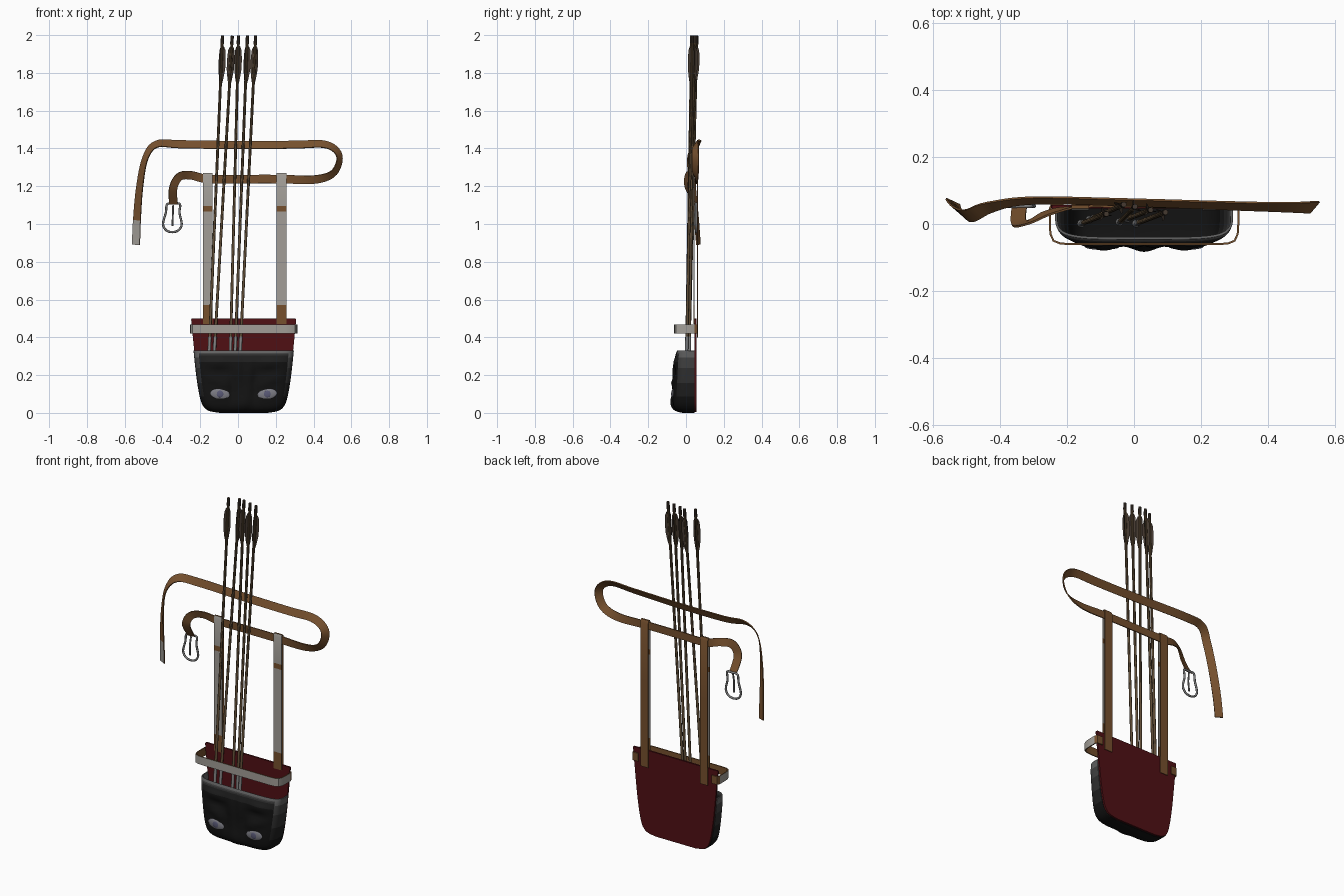
import bpy, bmesh
from math import sin, cos, pi, exp, radians
from mathutils import Vector

if "Cube" in bpy.data.objects:
    bpy.data.objects.remove(bpy.data.objects["Cube"])

CX = 0.03          # middle of the pouch


def material(name, r, g, b):
    m = bpy.data.materials.new(name)
    m.diffuse_color = (r, g, b, 1)
    m.use_nodes = True
    m.node_tree.nodes["Principled BSDF"].inputs["Base Color"].default_value = m.diffuse_color
    return m


LEATHER = material("leather", 0.18, 0.08, 0.027)
PALE = material("pale_strap", 0.36, 0.34, 0.31)
RED = material("red_panel", 0.08, 0.005, 0.007)
HIDE = [material(f"hide_{i}", g, g, g) for i, g in enumerate((.006, .014, .03, .055, .12))]
METAL = material("metal", 0.2, 0.2, 0.2)
WOOD = material("wood", 0.11, 0.07, 0.035)
FEATHER = material("feather", 0.06, 0.042, 0.03)
EYE = material("eye_white", 0.2, 0.2, 0.23)
IRIS = material("iris", 0.1, 0.1, 0.18)


def build(name, verts, faces, mats, index=None, angle=35):
    me = bpy.data.meshes.new(name)
    me.from_pydata([tuple(v) for v in verts], [], faces)
    for m in mats:
        me.materials.append(m)
    if index:
        me.polygons.foreach_set("material_index", index)
    bm = bmesh.new()
    bm.from_mesh(me)
    bmesh.ops.recalc_face_normals(bm, faces=bm.faces)
    bm.to_mesh(me)
    bm.free()
    ob = bpy.data.objects.new(name, me)
    bpy.context.collection.objects.link(ob)
    bpy.ops.object.select_all(action='DESELECT')
    ob.select_set(True)
    bpy.context.view_layer.objects.active = ob
    bpy.ops.object.shade_smooth_by_angle(angle=radians(angle))
    return ob


def smooth_path(pts, n, closed=False):
    """Catmull-Rom interpolation of tuples of any length."""
    out, k = [], len(pts)
    for i in range(k if closed else k - 1):
        q = [pts[j % k] if closed else pts[min(max(j, 0), k - 1)] for j in range(i - 1, i + 3)]
        for s in range(n):
            t = s / n
            out.append([0.5 * (2 * b + (c - a) * t + (2 * a - 5 * b + 4 * c - d) * t * t
                               + (3 * b - a - 3 * c + d) * t ** 3) for a, b, c, d in zip(*q)])
    return out if closed else out + [list(pts[-1])]


def ribbon(name, frames, mats, pick):
    """Flat strip; frames = (centre, half width, half thickness); pick(centre, side) -> material."""
    verts, faces, idx = [], [], []
    for p, w, n in frames:
        verts += [p - w - n, p + w - n, p + w + n, p - w + n]
    for i in range(len(frames) - 1):
        for s in range(4):
            a, b = 4 * i + s, 4 * i + (s + 1) % 4
            faces.append((a, b, b + 4, a + 4))
            idx.append(pick((frames[i][0] + frames[i + 1][0]) / 2, s))
    e = len(verts)
    faces += [(0, 1, 2, 3), (e - 4, e - 3, e - 2, e - 1)]
    return build(name, verts, faces, mats, idx + [0, 0])


def tube(name, pts, r, closed):
    cu = bpy.data.curves.new(name, 'CURVE')
    cu.dimensions, cu.bevel_depth, cu.bevel_resolution = '3D', r, 2
    cu.use_fill_caps = True
    sp = cu.splines.new('POLY')
    sp.points.add(len(pts) - 1)
    for q, p in zip(sp.points, pts):
        q.co = (*p, 1)
    sp.use_cyclic_u = closed
    cu.materials.append(METAL)
    ob = bpy.data.objects.new(name, cu)
    bpy.context.collection.objects.link(ob)
    bpy.ops.object.select_all(action='DESELECT')
    ob.select_set(True)
    bpy.context.view_layer.objects.active = ob
    bpy.ops.object.convert(target='MESH')


# Pouch: U-shaped sections (z, half width, front y) with a sculpted face
BACK = 0.046
PROFILE = [(0.004, .13, -.015), (0.013, .18, -.045), (0.03, .205, -.06), (0.06, .222, -.066), (0.12, .236, -.065),
           (0.2, .248, -.06), (0.27, .256, -.056), (0.31, .26, -.05), (0.33, .262, -.042)]


def relief(x, z):
    def g(cx, cz, sx, sz):
        return exp(-((x - cx) / sx) ** 2 - ((z - cz) / sz) ** 2)
    x = abs(x)
    return (0.014 * g(0, .05, .035, .05) + 0.006 * g(.125, .1, .06, .035) - 0.012 * g(.06, .13, .02, .06)
            + 0.014 * g(.13, .165 + .35 * (x - .13), .07, .018) - 0.012 * g(.12, .215, .06, .018)
            + 0.010 * g(.03, .22, .025, .06) + 0.010 * g(.15, .265, .06, .02))


rows, cols = smooth_path(PROFILE, 4), 72
verts, faces, idx = [], [], []
for z, hw, fy in rows:
    for j in range(cols + 1):
        t = pi * j / cols
        c, s = -cos(t), sin(t)
        r = (abs(c) ** 5 + abs(s) ** 5) ** -0.2
        x, y = hw * c * r, BACK - (BACK - fy) * s * r
        verts.append((CX + x, y - relief(x, z) * max(0, s * r) ** 6, z))
for i in range(len(rows) - 1):
    for j in range(cols):
        a = i * (cols + 1) + j
        faces.append((a, a + 1, a + cols + 2, a + cols + 1))
        # hide gets paler toward the rim, more so at the sides
        steps = (.1, .18, .25, .3) if min(j, cols - 1 - j) < 17 else (.28, .305, .315, .32)
        idx.append(sum(rows[i + 1][0] > h for h in steps))
faces.append(tuple(range(cols + 1)))
pouch = build("pouch", verts, faces, HIDE, idx + [0], 60)
sol = pouch.modifiers.new("wall", 'SOLIDIFY')
sol.thickness, sol.offset = 0.007, 0

# Eyes on the pouch face
for side, tag in ((-1, "left"), (1, "right")):
    for part, rx, rz, ry, dy, m in (("eye", .052, .028, .009, 0, EYE), ("iris", .02, .018, .004, -.0065, IRIS)):
        bpy.ops.mesh.primitive_uv_sphere_add(segments=24, ring_count=12, radius=1,
                                             location=(CX + side * .125, -.068 + dy, .1))
        ob = bpy.context.object
        ob.name = f"{tag}_{part}"
        ob.scale = (rx, ry, rz)
        ob.rotation_euler = (0, -side * 0.12, 0)
        ob.data.materials.append(m)
        bpy.ops.object.shade_smooth()

# Flat red back panel with the same outline, taller than the pouch
edge = [(h, z) for z, h, _ in rows] + [(.278, .495), (.274, .5)]
outline = [(CX + h, z) for h, z in edge] + [(CX - h, z) for h, z in reversed(edge)]
n = len(outline)
build("back_panel", [(x, y, z) for y in (BACK, .056) for x, z in outline],
      [tuple(range(n)), tuple(range(n, 2 * n))] + [(i, (i + 1) % n, (i + 1) % n + n, i + n) for i in range(n)], [RED])

# Pale band around the front of the panel, ends tucked behind it
half = [(0, -.06), (.12, -.06), (.22, -.06), (.25, -.058), (.27, -.05), (.279, -.03), (.281, 0), (.281, .045),
        (.276, .059), (.24, .06)]
path = [Vector((CX - x, y, .445)) for x, y in reversed(half[1:])] + [Vector((CX + x, y, .445)) for x, y in half]
frames = []
for i, p in enumerate(path):
    t = (path[min(i + 1, len(path) - 1)] - path[max(i - 1, 0)]).normalized()
    frames.append((p, Vector((0, 0, .024)), Vector((-t.y, t.x, 0)) * .003))
ribbon("front_band", frames, [LEATHER, PALE], lambda c, s: 1 if s == 0 and c.y < .05 else 0)

# Hanging straps, folded over the belt: pale front layer, leather back layer
for x, tag in ((-.16, "left"), (.23, "right")):
    fold = [(.0425, .47), (.0425, .57), (.0425, 1.065), (.0425, 1.095), (.0425, 1.255), (.047, 1.268), (.054, 1.268),
            (.0605, 1.255), (.0605, .9), (.0605, .40)]
    path = [Vector((x, y, z)) for y, z in fold]
    frames = []
    for i, p in enumerate(path):
        t = (path[min(i + 1, len(path) - 1)] - path[max(i - 1, 0)]).normalized()
        frames.append((p, Vector((.026, 0, 0)), Vector((0, t.z, -t.y)) * .002))
    ribbon(f"{tag}_strap", frames, [LEATHER, PALE],
           lambda c, s: 1 if c.y < .05 and c.z > .57 and not 1.065 < c.z < 1.095 else 0)

# Belt: points (x, y, z, twist in degrees)
BELT = [(-.54, .066, .89, -25), (-.535, .055, 1.02, -30), (-.52, .035, 1.2, -42), (-.49, .025, 1.35, -50),
        (-.43, .05, 1.423, -40), (-.3, .07, 1.422, -25), (0, .064, 1.418, -25), (.3, .054, 1.42, -30),
        (.45, .05, 1.423, -35), (.52, .05, 1.39, -45), (.537, .05, 1.335, -50), (.5, .05, 1.265, -40),
        (.4, .051, 1.235, -15), (.22, .0515, 1.238, 0), (0, .0515, 1.238, 0), (-.16, .0515, 1.238, 0),
        (-.25, .035, 1.258, -15), (-.31, .008, 1.25, -25), (-.343, .004, 1.19, -20), (-.342, .05, 1.105, 0)]
path = smooth_path(BELT, 6)
frames = []
for i, q in enumerate(path):
    p = Vector(q[:3])
    t = (Vector(path[min(i + 1, len(path) - 1)][:3]) - Vector(path[max(i - 1, 0)][:3])).normalized()
    flat = Vector((t.z, 0, -t.x)).normalized()
    w = flat * cos(radians(q[3])) + Vector((0, 1, 0)) * sin(radians(q[3]))
    w = (w - t * w.dot(t)).normalized()
    frames.append((p, w * .0225, t.cross(w) * .003))
front = 0 if frames[0][2].y > 0 else 2
ribbon("belt", frames, [LEATHER, PALE], lambda c, s: 1 if s == front and c.z < 1.03 and c.x < -.5 else 0)

# Buckle frame, bar and prong
RING = [(-.375, 1.105), (-.34, 1.108), (-.307, 1.105), (-.31, 1.06), (-.298, 1.0), (-.315, .967), (-.348, .957),
        (-.38, .967), (-.397, 1.0), (-.382, 1.06)]
tube("buckle_frame", smooth_path([(x, .053, z) for x, z in RING], 4, True), .006, True)
tube("buckle_prong", [(-.343, .05, 1.1), (-.345, .042, 1.05), (-.347, .047, .99)], .005, False)

# Arrows: lathed head, shaft and nock with three feather vanes
SHAFT = [(0, .001, 0), (.05, .012, 0), (.065, .008, 0), (.25, .009, 0), (.255, .0075, 1), (1.55, .0075, 1),
         (1.8, .0075, 1), (1.81, .0095, 2), (1.85, .008, 2)]
VANE = [(.005, 1.58), (.014, 1.62), (.022, 1.67), (.023, 1.72), (.02, 1.77), (.012, 1.79), (.005, 1.795)]
ARROWS = [(-.16, .0, -.082, .03), (-.135, .012, -.03, .058), (-.045, .004, .003, .052), (-.022, .015, .05, .042),
          (.003, .0, .094, .035)]
for k, (x0, y0, x1, y1) in enumerate(ARROWS):
    S = 10
    verts = [(r * cos(2 * pi * j / S), r * sin(2 * pi * j / S), h) for h, r, _ in SHAFT for j in range(S)]
    faces, idx = [], []
    for i in range(len(SHAFT) - 1):
        for j in range(S):
            a, b = i * S + j, i * S + (j + 1) % S
            faces.append((a, b, b + S, a + S))
            idx.append(SHAFT[i][2])
    faces.append(tuple(range(len(verts) - S, len(verts))))
    idx.append(2)
    for v in range(3):
        ang = 2 * pi * v / 3 + k * 0.7
        faces.append(tuple(range(len(verts), len(verts) + len(VANE))))
        verts += [(r * cos(ang), r * sin(ang), h) for r, h in VANE]
        idx.append(2)
    ob = build(f"arrow_{k + 1}", verts, faces, [METAL, WOOD, FEATHER], idx)
    axis = Vector((x1 - x0, y1 - y0, 1.85))
    ob.location = (x0, y0, .15)
    ob.rotation_euler = axis.to_track_quat('Z', 'Y').to_euler()
